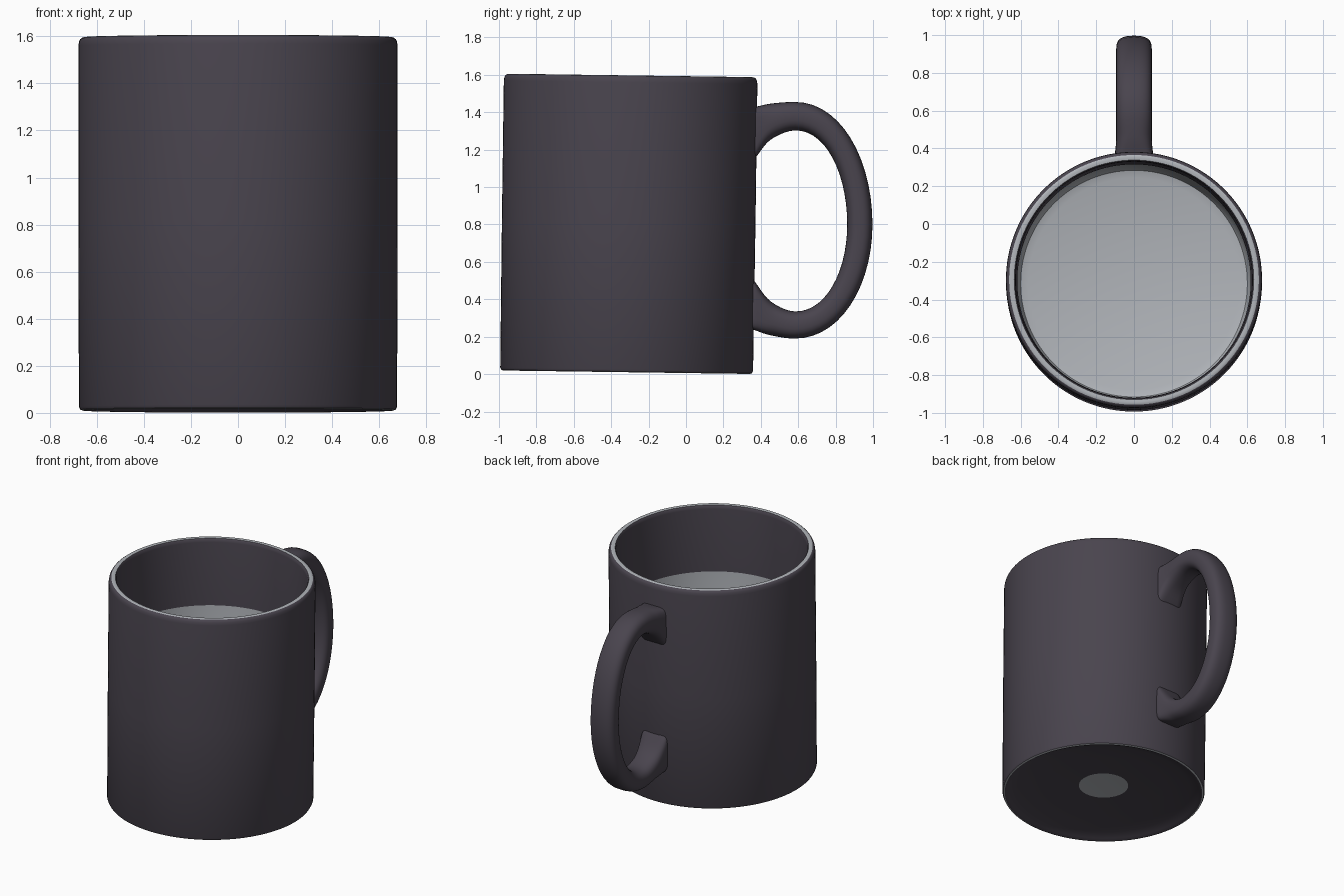
import bpy, bmesh, math
from mathutils import Vector, Matrix

if "Cube" in bpy.data.objects:
    bpy.data.objects.remove(bpy.data.objects["Cube"])


def material(name, rgb):
    m = bpy.data.materials.new(name)
    m.diffuse_color = (*rgb, 1)
    m.use_nodes = True
    m.node_tree.nodes["Principled BSDF"].inputs["Base Color"].default_value = m.diffuse_color
    return m


dark = material("dark_plum_glaze", (0.067, 0.058, 0.076))
grey = material("light_grey", (0.44, 0.46, 0.49))

# The cup leans back very slightly
LEAN = Matrix.Translation((0, -0.3175, 0.010)) @ Matrix.Rotation(-0.0138, 4, 'X')


def finish(name, bm, mats, angle=40):
    bmesh.ops.recalc_face_normals(bm, faces=bm.faces)
    me = bpy.data.meshes.new(name)
    bm.to_mesh(me)
    bm.free()
    for m in mats:
        me.materials.append(m)
    ob = bpy.data.objects.new(name, me)
    bpy.context.collection.objects.link(ob)
    bpy.ops.object.select_all(action='DESELECT')
    ob.select_set(True)
    bpy.context.view_layer.objects.active = ob
    bpy.ops.object.shade_smooth_by_angle(angle=math.radians(angle))
    return ob


def lathe(name, profile, mats, grey_bands=(), n=128):
    """Spin (radius, z) points; listed bands get the second material."""
    bm = bmesh.new()
    rings = []
    for r, z in profile:
        if r == 0:
            rings.append([bm.verts.new((0, 0, z))] * n)
        else:
            rings.append([bm.verts.new((r * math.cos(2 * math.pi * k / n),
                                        r * math.sin(2 * math.pi * k / n), z)) for k in range(n)])
    for i, (a, b) in enumerate(zip(rings, rings[1:])):
        for k in range(n):
            j = (k + 1) % n
            quad = list(dict.fromkeys((a[k], a[j], b[j], b[k])))
            bm.faces.new(quad).material_index = int(i in grey_bands)
    ob = finish(name, bm, mats)
    ob.matrix_world = LEAN
    return ob


# Cup: underside dish, foot, outer wall, rim, dark upper inner wall,
# then grey lower inner wall and floor
lathe("cup_body", [
    (0, 0.060), (0.165, 0.056), (0.40, 0.045), (0.58, 0.026), (0.635, 0.010),
    (0.652, 0.001), (0.660, 0.0), (0.670, 0.004), (0.676, 0.016),
    (0.678, 0.8), (0.678, 1.550), (0.675, 1.569), (0.670, 1.578), (0.661, 1.585),
    (0.647, 1.587), (0.634, 1.585), (0.628, 1.577), (0.626, 1.56),
    (0.618, 1.11), (0.614, 0.16), (0.600, 0.125), (0.56, 0.112), (0, 0.11)],
    [dark, grey], grey_bands=(0, 6, 13, 14, 18, 19, 20, 21))


def power(v, e):
    return math.copysign(abs(v) ** e, v)


def arc(cy, cz, ry, up, down, n=28):
    """Half oval from its top round to its bottom, in (y, z)."""
    pts = []
    for k in range(n + 1):
        a = math.pi * k / n
        c = math.cos(a)
        pts.append(Vector((cy + ry * power(math.sin(a), 0.96), cz + c * (up if c > 0 else down))))
    return pts


def curve(pts, steps=5):
    """Catmull-Rom curve through the points, level at its far end; last point left out."""
    p = [Vector(q) for q in pts]
    p = [2 * p[0] - p[1]] + p + [Vector((2 * p[-1].x - p[-2].x, p[-2].y))]
    out = []
    for a, b, c, d in zip(p, p[1:], p[2:], p[3:]):
        for s in range(steps):
            t = s / steps
            out.append(0.5 * (2 * b + (c - a) * t + (2 * a - 5 * b + 4 * c - d) * t * t
                              + (3 * b - a - 3 * c + d) * t ** 3))
    return out


# Handle: matching outer and inner side outlines, flared where they meet the wall
top_out = curve([(0.335, 1.425), (0.375, 1.430), (0.46, 1.447), (0.58, 1.455)])
top_in = curve([(0.335, 1.11), (0.378, 1.165), (0.455, 1.255), (0.585, 1.303)])
low_out = curve([(0.335, 0.245), (0.370, 0.234), (0.45, 0.208), (0.58, 0.190)])
low_in = curve([(0.335, 0.545), (0.370, 0.492), (0.455, 0.387), (0.585, 0.335)])
outer = top_out + arc(0.58, 0.80, 0.417, 0.655, 0.61) + low_out[::-1]
inner = top_in + arc(0.585, 0.80, 0.277, 0.503, 0.465) + low_in[::-1]

SIDES = 32
bm = bmesh.new()
rings = []
for o, i in zip(outer, inner):
    c, h = (o + i) / 2, (o - i) / 2
    flare = max(0, min(1, (0.47 - c.x) / 0.10))   # 1 at the wall
    e = 0.75 - 0.38 * flare
    w = 0.094 + 0.008 * flare ** 2
    ring = []
    for k in range(SIDES):
        a = 2 * math.pi * k / SIDES
        q = c + h * power(math.cos(a), e)
        ring.append(bm.verts.new((w * power(math.sin(a), e), q.x, q.y)))
    rings.append(ring)
for a, b in zip(rings, rings[1:]):
    for k in range(SIDES):
        j = (k + 1) % SIDES
        bm.faces.new((a[k], a[j], b[j], b[k]))
bm.faces.new(rings[0])
bm.faces.new(rings[-1])
finish("handle", bm, [dark], 50)
